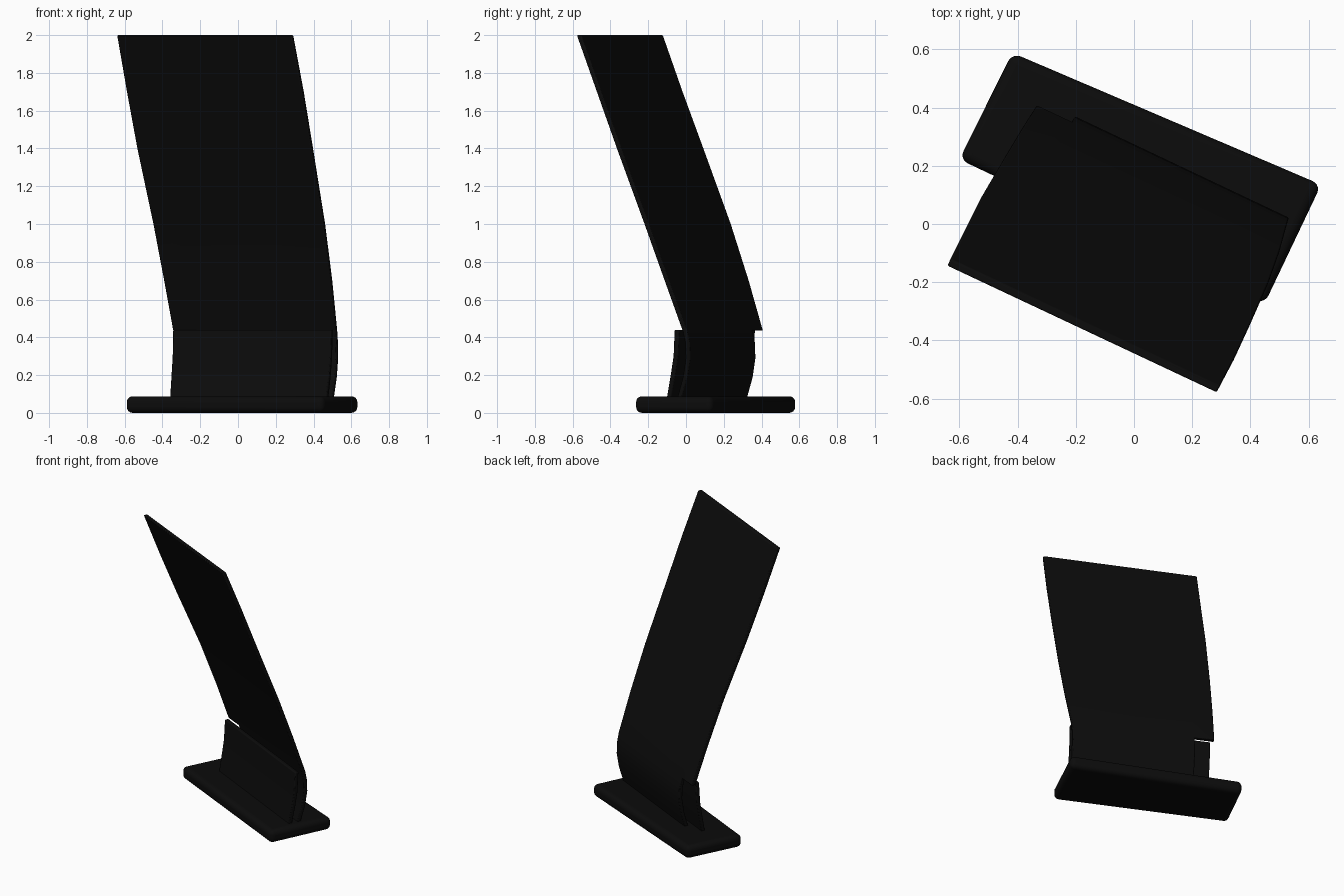
import bpy, bmesh
from mathutils import Vector

if "Cube" in bpy.data.objects:
    bpy.data.objects.remove(bpy.data.objects["Cube"])

black = bpy.data.materials.new("matte black")
black.diffuse_color = (0.0035, 0.0035, 0.0035, 1)
black.use_nodes = True
black.node_tree.nodes["Principled BSDF"].inputs["Base Color"].default_value = black.diffuse_color


def finish(name, bm, bevel, segments):
    bmesh.ops.recalc_face_normals(bm, faces=bm.faces[:])
    me = bpy.data.meshes.new(name)
    bm.to_mesh(me)
    bm.free()
    me.materials.append(black)
    ob = bpy.data.objects.new(name, me)
    bpy.context.collection.objects.link(ob)
    mod = ob.modifiers.new("soft edges", 'BEVEL')
    mod.width, mod.segments = bevel, segments
    mod.limit_method, mod.angle_limit = 'ANGLE', 0.6
    bpy.context.view_layer.objects.active = ob
    ob.select_set(True)
    bpy.ops.object.shade_smooth_by_angle(angle=0.6)
    ob.select_set(False)


def thicken(bm, offset):
    ret = bmesh.ops.extrude_face_region(bm, geom=bm.faces[:], use_keep_orig=True)
    vs = [g for g in ret["geom"] if isinstance(g, bmesh.types.BMVert)]
    bmesh.ops.translate(bm, vec=offset, verts=vs)


def sheet(name, rows, columns, thickness, skip=lambda r, c: False):
    """Sheet lofted through rows (z, left x, left y, right x, right y)."""
    bm = bmesh.new()
    grid = []
    for z, lx, ly, rx, ry in rows:
        a, b = Vector((lx, ly, z)), Vector((rx, ry, z))
        grid.append([bm.verts.new(a.lerp(b, u)) for u in columns])
    for r in range(len(rows) - 1):
        for c in range(len(columns) - 1):
            if not skip(r, c):
                bm.faces.new((grid[r][c], grid[r][c + 1],
                              grid[r + 1][c + 1], grid[r + 1][c]))
    bmesh.ops.delete(bm, geom=[v for v in bm.verts if not v.link_faces], context='VERTS')
    thicken(bm, Vector((0.43, 0.9, 0)) * thickness)
    finish(name, bm, 0.006, 2)


# rounded base plate
bm = bmesh.new()
corners = [(-0.60, 0.222), (0.448, -0.275), (0.643, 0.135), (-0.418, 0.588)]
bm.faces.new([bm.verts.new((x, y, 0)) for x, y in corners])
thicken(bm, Vector((0, 0, 0.088)))
finish("base_plate", bm, 0.032, 5)

# leaning panel, curving forward at its foot, with one lower corner cut away
panel_rows = [
    (0.07, -0.35, 0.355, 0.497, -0.05),
    (0.19, -0.34, 0.388, 0.514, -0.018),
    (0.29, -0.334, 0.402, 0.521, -0.003),
    (0.37, -0.337, 0.400, 0.520, -0.006),
    (0.435, -0.345, 0.385, 0.516, -0.02),
    (0.70, -0.393, 0.310, 0.490, -0.115),
    (1.00, -0.450, 0.215, 0.452, -0.222),
    (1.40, -0.535, 0.070, 0.388, -0.368),
    (1.70, -0.590, -0.040, 0.339, -0.474),
    (2.00, -0.642, -0.145, 0.283, -0.580),
]
sheet("leaning_panel", panel_rows, (0, 0.14, 1), 0.027, lambda r, c: r < 4 and c == 0)

# short support lip in front of the panel
lip_rows = [
    (0.07, -0.362, 0.298, 0.468, -0.105),
    (0.20, -0.354, 0.320, 0.482, -0.083),
    (0.30, -0.348, 0.335, 0.489, -0.068),
    (0.44, -0.345, 0.343, 0.492, -0.062),
]
sheet("support_lip", lip_rows, (0, 1), 0.027)
